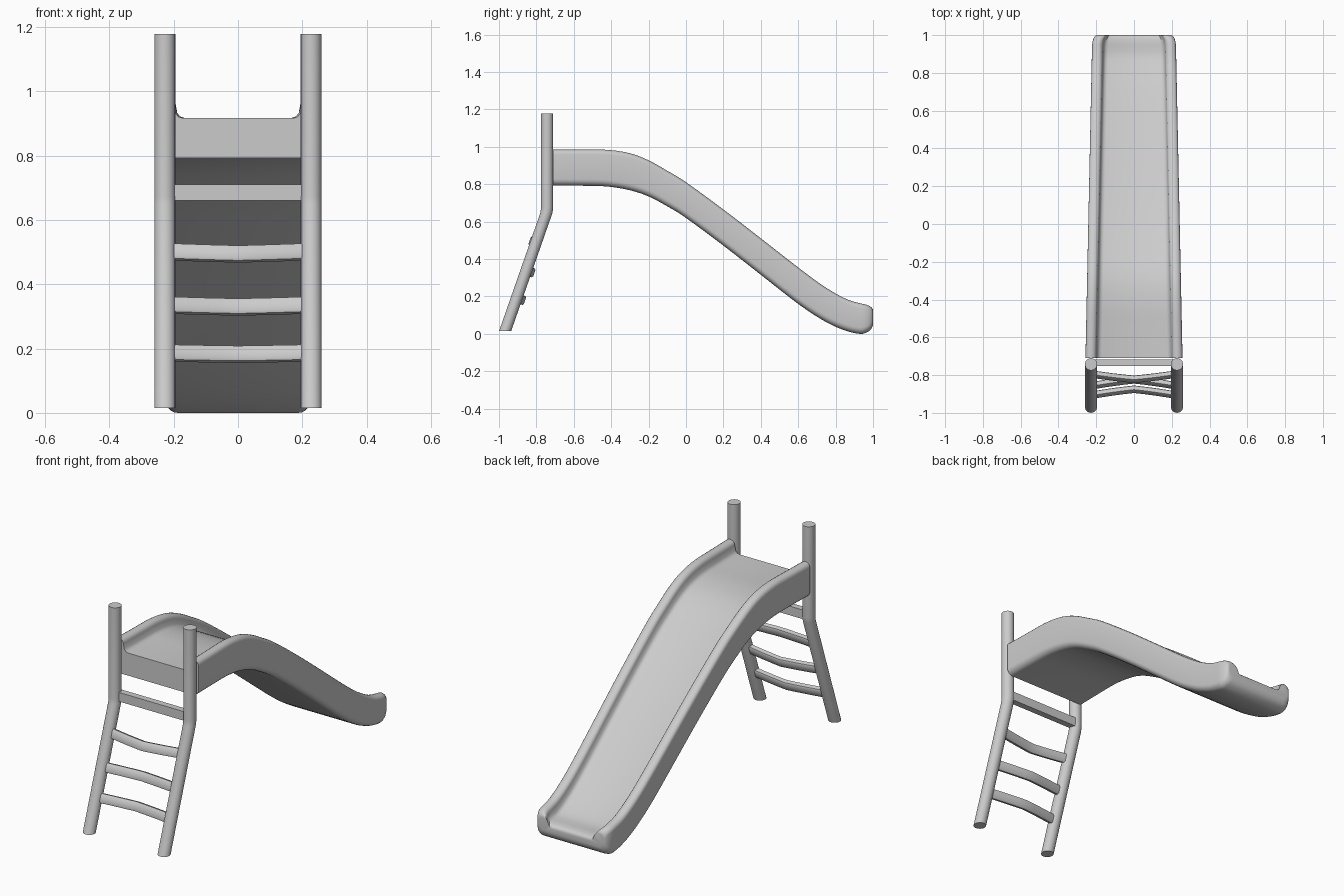
import bpy, bmesh, math
from mathutils import Vector

if "Cube" in bpy.data.objects:
    bpy.data.objects.remove(bpy.data.objects["Cube"])


def loft(name, rings, angle=35):
    """Skin a list of closed rings and cap both ends."""
    bm = bmesh.new()
    loops = [[bm.verts.new(p) for p in ring] for ring in rings]
    n = len(loops[0])
    for a, b in zip(loops, loops[1:]):
        for i in range(n):
            j = (i + 1) % n
            bm.faces.new((a[i], a[j], b[j], b[i]))
    bm.faces.new(loops[0])
    bm.faces.new(loops[-1])
    bmesh.ops.recalc_face_normals(bm, faces=bm.faces[:])
    mesh = bpy.data.meshes.new(name)
    bm.to_mesh(mesh)
    bm.free()
    obj = bpy.data.objects.new(name, mesh)
    bpy.context.collection.objects.link(obj)
    bpy.ops.object.select_all(action='DESELECT')
    obj.select_set(True)
    bpy.context.view_layer.objects.active = obj
    bpy.ops.object.shade_smooth_by_angle(angle=math.radians(angle))
    return obj


def smooth_path(pts, steps=3):
    """Catmull-Rom interpolation through 3D points."""
    out = []
    p = [pts[0]] + pts + [pts[-1]]
    for a, b, c, d in zip(p, p[1:], p[2:], p[3:]):
        for k in range(steps):
            t = k / steps
            out.append(0.5 * (2 * b + (c - a) * t + (2 * a - 5 * b + 4 * c - d) * t * t
                              + (3 * b - a - 3 * c + d) * t ** 3))
    return out + [pts[-1]]


def channel(y, top, bot):
    """Closed U-shaped cross-section of the chute."""
    hw = 0.257 - 0.036 * (y + 0.71) / 1.71
    if y > 0.94:                                   # rounded corners at the tip
        t = (y - 0.94) / 0.06
        hw -= 0.025 * (1 - math.sqrt(max(0, 1 - t * t)))
    floor = top - 0.068 + 0.018 * max(0, (y - 0.9) / 0.1)
    half = [(hw - 0.085, floor), (hw - 0.072, floor + 0.004), (hw - 0.062, floor + 0.016),
            (hw - 0.057, top - 0.024)]
    for k in range(1, 8):                          # rounded rim
        a = math.pi * (1 - k / 8)
        half.append((hw - 0.0285 + 0.0285 * math.cos(a), top - 0.024 + 0.024 * math.sin(a)))
    half.append((hw, top - 0.026))
    for k in range(6):                             # rounded lower edge
        a = math.pi / 2 * k / 5
        half.append((hw - 0.035 + 0.035 * math.cos(a), bot + 0.035 - 0.035 * math.sin(a)))
    ring = half + [(-x, z) for x, z in reversed(half)]
    return [(x, y, z) for x, z in ring]


# Chute: stations of (y, rim height, underside height)
stations = [(-0.71, 0.985, 0.793), (-0.55, 0.985, 0.792), (-0.42, 0.984, 0.788),
            (-0.3, 0.966, 0.768), (-0.2, 0.928, 0.735), (-0.1, 0.872, 0.682),
            (0, 0.811, 0.62), (0.2, 0.665, 0.472), (0.4, 0.511, 0.316),
            (0.6, 0.355, 0.16), (0.72, 0.266, 0.08), (0.8, 0.216, 0.038),
            (0.87, 0.181, 0.012), (0.93, 0.164, 0.0), (0.96, 0.157, 0.005),
            (0.985, 0.147, 0.02), (0.997, 0.135, 0.04), (1.0, 0.125, 0.055)]
path = smooth_path([Vector(s) for s in stations])
loft("chute", [channel(*p) for p in path])

# Posts: leaning lower legs that bend upright into the handrails
SIDES = 24
post_path = [(-0.967, 0.015), (-0.746, 0.648), (-0.7425, 0.675), (-0.7425, 1.178)]
for side, name in ((-1, "left_post"), (1, "right_post")):
    loft(name, [[(side * 0.2275 + 0.0325 * math.cos(2 * math.pi * i / SIDES),
                  y + 0.0325 * math.sin(2 * math.pi * i / SIDES), z)
                 for i in range(SIDES)] for y, z in post_path], 40)

# Rungs: flat bars tilted with the ladder, bowed at the middle
TILT = math.atan2(0.225, 0.645)


def rung(name, y, z, bow, sag, tilt, depth=0.03, height=0.049):
    c, s = math.cos(tilt), math.sin(tilt)
    rings = []
    for i in range(9):
        x = -0.215 + 0.43 * i / 8
        m = 1 - abs(x) / 0.215
        m = m * (1.25 - 0.25 * m)
        ring = []
        for u, v in ((-1, -.7), (-.7, -1), (.7, -1), (1, -.7), (1, .7), (.7, 1), (-.7, 1), (-1, .7)):
            d, h = u * depth / 2, v * height / 2
            ring.append((x, y + bow * m + d * c + h * s, z - sag * m - d * s + h * c))
        rings.append(ring)
    loft(name, rings, 50)


rung("lower_rung", -0.905, 0.186, 0.03, 0.004, TILT)
rung("middle_rung", -0.855, 0.335, 0.03, 0.006, TILT)
rung("upper_rung", -0.796, 0.501, -0.026, 0.007, TILT)

# Straight top step
bpy.ops.mesh.primitive_cube_add(size=1, location=(0, -0.735, 0.685))
step = bpy.context.object
step.name = "top_step"
step.scale = (0.42, 0.035, 0.05)
